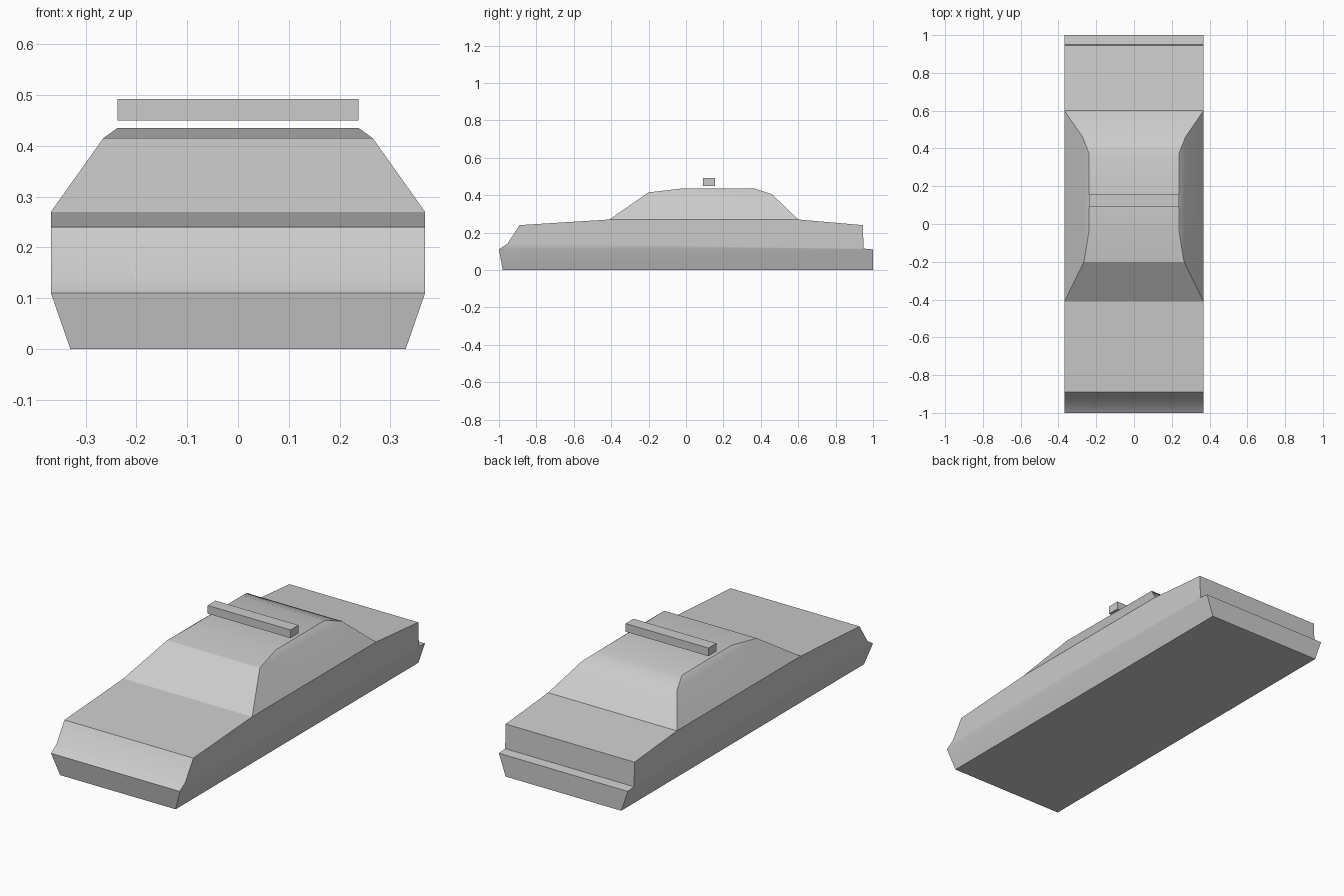
import bpy
import bmesh
import math
from mathutils import Vector

cube = bpy.data.objects.get("Cube")
if cube:
    bpy.data.objects.remove(cube, do_unlink=True)

# One plain grey for every part
grey = bpy.data.materials.new("light_grey")
grey.use_nodes = True
GREY = (0.6, 0.6, 0.6, 1)
grey.diffuse_color = GREY
grey.node_tree.nodes["Principled BSDF"].inputs["Base Color"].default_value = GREY


def finish(bm, name, smooth_angle=None):
    """Turn a bmesh into a named, coloured object."""
    bmesh.ops.recalc_face_normals(bm, faces=bm.faces)
    mesh = bpy.data.meshes.new(name)
    bm.to_mesh(mesh)
    bm.free()
    mesh.materials.append(grey)
    obj = bpy.data.objects.new(name, mesh)
    bpy.context.collection.objects.link(obj)
    if smooth_angle:
        bpy.ops.object.select_all(action="DESELECT")
        obj.select_set(True)
        bpy.context.view_layer.objects.active = obj
        bpy.ops.object.shade_smooth_by_angle(angle=math.radians(smooth_angle))
    return obj


def box(name, low, high):
    bm = bmesh.new()
    bmesh.ops.create_cube(bm, size=1)
    low, high = Vector(low), Vector(high)
    bmesh.ops.scale(bm, vec=high - low, verts=bm.verts)
    bmesh.ops.translate(bm, vec=(low + high) / 2, verts=bm.verts)
    return finish(bm, name)


# Car shell: side outline as (y, z, half width), running from nose to tail
SILL, WAIST, ROOF = 0.33, 0.368, 0.237
outline = [
    (-0.98, 0, SILL),          # floor, front
    (-1, 0.11, WAIST),         # front bumper edge
    (-0.955, 0.14, WAIST),     # bumper top
    (-0.89, 0.24, WAIST),      # bonnet front
    (-0.41, 0.27, WAIST),      # windscreen base
    (-0.2, 0.415, 0.265),      # windscreen top
    (-0.03, 0.435, ROOF),      # roof front
    (0.37, 0.435, ROOF),       # roof back
    (0.46, 0.405, 0.272),      # rear window top
    (0.6, 0.27, WAIST),        # rear window base
    (0.945, 0.24, WAIST),      # boot edge
    (0.95, 0.115, WAIST),      # tail panel base
    (1, 0.11, WAIST),          # rear bumper edge
    (1, 0, SILL),              # floor, back
]
# Flank faces: sill, door panel, side window, roof rail
flanks = [(0, 1, 12, 13), (1, 2, 3, 4, 9, 10, 11, 12), (4, 5, 8, 9), (5, 6, 7, 8)]

bm = bmesh.new()
left = [bm.verts.new((w, y, z)) for y, z, w in outline]
right = [bm.verts.new((-w, y, z)) for y, z, w in outline]
for i in range(len(outline)):
    j = (i + 1) % len(outline)
    bm.faces.new((left[i], left[j], right[j], right[i]))
for side in (left, right):
    for flank in flanks:
        bm.faces.new([side[i] for i in flank])
finish(bm, "car_body", 26.5)

# Light bar hovering above the roof
box("roof_light_bar", (-ROOF, 0.09, 0.45), (ROOF, 0.155, 0.492))


def seam(name, start, end, across):
    """Thin sliver plate lying on the shell between two points."""
    start, end, across = Vector(start), Vector(end), Vector(across)
    bm = bmesh.new()
    bm.faces.new([bm.verts.new(p) for p in (start, end, end + across, start + across)])
    return finish(bm, name)


# Hairline seams on the nose and beside the rear window
seam("nose_seam", (-0.232, -0.904, 0.22), (-0.202, -0.959, 0.138), (0.004, 0, 0))
for label, s in (("left", 1), ("right", -1)):
    seam("rear_window_seam_" + label, (s * 0.264, 0.462, 0.406),
         (s * 0.31, 0.54, 0.331), (s * -0.006, 0, 0))
